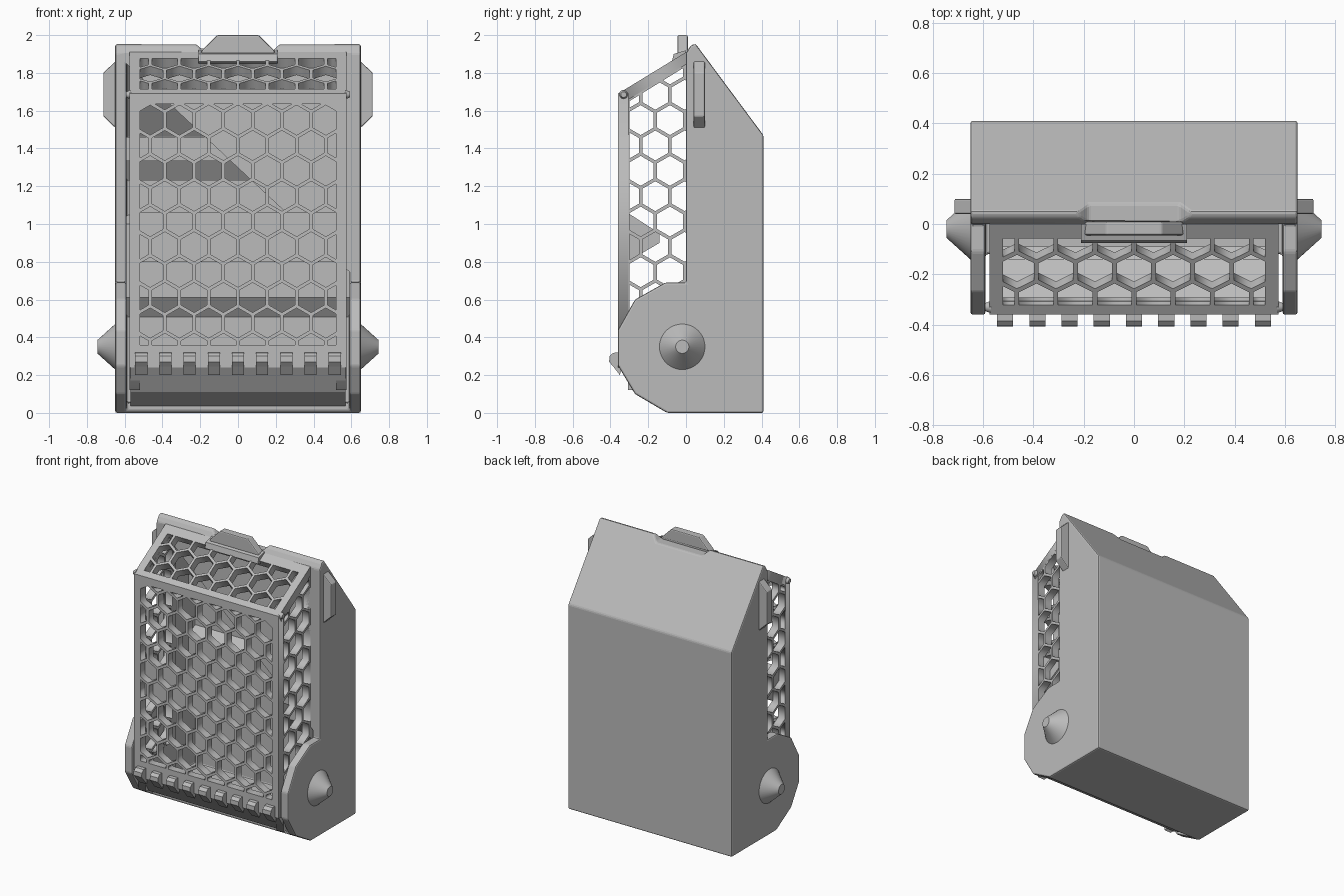
import bpy, bmesh, math
from mathutils import Matrix, Vector

if "Cube" in bpy.data.objects:
    bpy.data.objects.remove(bpy.data.objects["Cube"])

grey = bpy.data.materials.new("plain grey")
grey.diffuse_color = (0.5, 0.5, 0.5, 1)
grey.use_nodes = True
grey.node_tree.nodes["Principled BSDF"].inputs["Base Color"].default_value = grey.diffuse_color


def add_mesh(name, bm):
    bmesh.ops.recalc_face_normals(bm, faces=bm.faces)
    me = bpy.data.meshes.new(name)
    bm.to_mesh(me)
    bm.free()
    me.materials.append(grey)
    ob = bpy.data.objects.new(name, me)
    bpy.context.collection.objects.link(ob)
    return ob


def prism(name, pts, a, b, axis="x", bevel=0.0):
    """Extrude a (y,z) profile along x, or an (x,z) profile along y."""
    bm = bmesh.new()
    place = (lambda p, t: (t, p[0], p[1])) if axis == "x" else (lambda p, t: (p[0], t, p[1]))
    lo = [bm.verts.new(place(p, a)) for p in pts]
    hi = [bm.verts.new(place(p, b)) for p in pts]
    bm.faces.new(lo)
    bm.faces.new(hi[::-1])
    for i in range(len(pts)):
        j = (i + 1) % len(pts)
        bm.faces.new((lo[i], lo[j], hi[j], hi[i]))
    ob = add_mesh(name, bm)
    if bevel:
        add_bevel(ob, bevel)
    return ob


def add_bevel(ob, width):
    m = ob.modifiers.new("bevel", "BEVEL")
    m.width = width
    m.segments = 2
    m.limit_method = "ANGLE"
    m.angle_limit = math.radians(25)


def cut(ob, cutter):
    cutter.hide_render = True
    cutter.hide_viewport = True
    m = ob.modifiers.new("cut", "BOOLEAN")
    m.operation = "DIFFERENCE"
    m.solver = "EXACT"
    m.object = cutter


def clip(poly, region):
    """Clip a polygon to a convex counter-clockwise region."""
    for i, a in enumerate(region):
        b = region[(i + 1) % len(region)]
        side = lambda p: (b[0]-a[0])*(p[1]-a[1]) - (b[1]-a[1])*(p[0]-a[0])
        out = []
        for k, p in enumerate(poly):
            q = poly[(k + 1) % len(poly)]
            sp, sq = side(p), side(q)
            if sp >= 0:
                out.append(p)
            if sp * sq < 0:
                t = sp / (sp - sq)
                out.append((p[0] + t*(q[0]-p[0]), p[1] + t*(q[1]-p[1])))
        poly = out
        if not poly:
            break
    return poly


def area(p):
    return 0.5 * sum(p[i-1][0]*p[i][1] - p[i][0]*p[i-1][1] for i in range(len(p)))


def hex_panel(name, outline, region, origin, u, v, w, start, thick=0.055):
    """Flat plate with a honeycomb of holes clipped to a region."""
    pitch, radius = 0.155, 0.079
    loops = [outline]
    for r in range(-14, 15):
        for c in range(-14, 15):
            cx = start[0] + (c + 0.5 * (r % 2)) * pitch
            cy = start[1] + r * pitch * 0.866
            hexa = [(cx + radius*math.sin(k*math.pi/3), cy + radius*math.cos(k*math.pi/3))
                    for k in range(6)][::-1]
            piece = clip(hexa, region)
            if len(piece) > 2 and area(piece) > 0.0005:
                loops.append(piece)
    cu = bpy.data.curves.new(name, "CURVE")
    cu.dimensions = "2D"
    cu.fill_mode = "BOTH"
    cu.extrude = thick / 2
    for pts in loops:
        s = cu.splines.new("POLY")
        s.points.add(len(pts) - 1)
        for sp, p in zip(s.points, pts):
            sp.co = (p[0], p[1], 0, 1)
        s.use_cyclic_u = True
    cu.materials.append(grey)
    ob = bpy.data.objects.new(name, cu)
    bpy.context.collection.objects.link(ob)
    m = Matrix((u, v, w)).transposed().to_4x4()
    m.translation = origin
    ob.matrix_world = m
    bpy.ops.object.select_all(action="DESELECT")
    ob.select_set(True)
    bpy.context.view_layer.objects.active = ob
    bpy.ops.object.convert(target="MESH")


def rect(x0, y0, x1, y1):
    return [(x0, y0), (x1, y0), (x1, y1), (x0, y1)]


# Back shell with rounded hinge ears, hollowed out and notched at the top lip
shell = prism("shell", [(0.41, 0), (0.41, 1.47), (0.05, 1.955), (0.025, 1.945), (0.0, 1.905),
                        (0.0, 0.69), (-0.11, 0.69), (-0.27, 0.6), (-0.36, 0.44),
                        (-0.36, 0.25), (-0.27, 0.1), (-0.1, 0)], -0.65, 0.65)
cut(shell, prism("cavity_cutter", [(-0.5, -0.1), (-0.12, -0.1), (-0.12, 0.055), (0.355, 0.055),
                                   (0.355, 1.455), (0.025, 1.895), (-0.5, 1.895)], -0.59, 0.59))
cut(shell, prism("notch_cutter", [(-0.18, 1.912), (0.18, 1.912), (0.25, 1.98), (-0.25, 1.98)],
                 -0.1, 0.09, "y"))
add_bevel(shell, 0.01)

# Ledges on the inside of the back wall
prism("upper_ledge", [(0.36, 1.46), (0.28, 1.46), (0.28, 1.34), (0.36, 1.22)], -0.59, 0.59)
prism("lower_ledge", [(0.36, 1.05), (0.28, 1.0), (0.28, 0.61), (0.36, 0.5)], -0.59, 0.59)

# Honeycomb cage: front, slanted top and two sides
X, Y, Z = Vector((1, 0, 0)), Vector((0, 1, 0)), Vector((0, 0, 1))
hex_panel("cage_front", rect(-0.575, 0.24, 0.575, 1.69), rect(-0.52, 0.36, 0.52, 1.635),
          (0, -0.3325, 0), X, Z, -Y, (0, 1.55))
ang = math.atan2(0.22, 0.36)
slope = Vector((0, math.cos(ang), math.sin(ang)))
up = Vector((0, -math.sin(ang), math.cos(ang)))
hex_panel("cage_top", rect(-0.575, 0, 0.575, 0.422), rect(-0.52, 0.045, 0.52, 0.355),
          Vector((0, -0.36, 1.69)) - up * 0.0275, X, slope, up, (0, 0.2))
for s in (-1, 1):
    hex_panel("cage_side", [(-0.306, 0.12), (0.04, 0.12), (0.04, 1.85), (0, 1.865), (-0.306, 1.68)],
              [(-0.3, 0.36), (0, 0.36), (0, 1.835), (-0.3, 1.65)],
              (s * 0.547, 0, 0), Y, Z, X, (-0.085, 1.55))

# Wedge rail behind the front panel
prism("inner_rail", [(-0.31, 1.06), (-0.14, 0.95), (-0.14, 0.9), (-0.31, 0.8)], -0.53, 0.53)

# Curled lower edge of the cage
prism("cage_foot", [(-0.36, 0.25), (-0.265, 0.11), (-0.11, 0.03), (-0.09, 0.08),
                    (-0.23, 0.15), (-0.305, 0.25)], -0.57, 0.57)

# Hinge teeth along the lower front edge
for i in range(-4, 5):
    x = i * 0.128
    prism("hinge_tooth", [(-0.35, 0.32), (-0.385, 0.318), (-0.405, 0.3), (-0.407, 0.27),
                          (-0.385, 0.245), (-0.35, 0.2), (-0.34, 0.24)], x - 0.032, x + 0.032)

# Pull tab on top of the cage
prism("pull_tab", [(-0.2, 1.9), (0.2, 1.9), (0.19, 1.92), (0.11, 2.0), (-0.11, 2.0), (-0.19, 1.92)],
      -0.045, 0.01, "y", 0.008)
prism("tab_base", [(-0.045, 1.85), (0.0, 1.87), (0.0, 1.92), (-0.065, 1.9), (-0.075, 1.86)],
      -0.21, 0.21)

for s in (-1, 1):
    # Side grip
    prism("side_grip", [(s*0.64, 1.505), (s*0.65, 1.51), (s*0.713, 1.57), (s*0.713, 1.8),
                        (s*0.65, 1.86), (s*0.64, 1.865)], 0.04, 0.1, "y", 0.012)
    # Cone-shaped hinge pin and small corner stud
    for name, r1, r2, x, y, z, d in (("hinge_cone", 0.125, 0.035, 0.695, -0.02, 0.35, 0.1),
                                     ("corner_stud", 0.025, 0.015, 0.58, -0.33, 1.685, 0.025)):
        bm = bmesh.new()
        bmesh.ops.create_cone(bm, cap_ends=True, segments=40, radius1=r1, radius2=r2, depth=d,
                              matrix=Matrix.Translation((s*x, y, z))
                              @ Matrix.Rotation(s*math.pi/2, 4, "Y"))
        ob = add_mesh(name, bm)
        bpy.ops.object.select_all(action="DESELECT")
        ob.select_set(True)
        bpy.context.view_layer.objects.active = ob
        bpy.ops.object.shade_smooth_by_angle(angle=math.radians(30))
